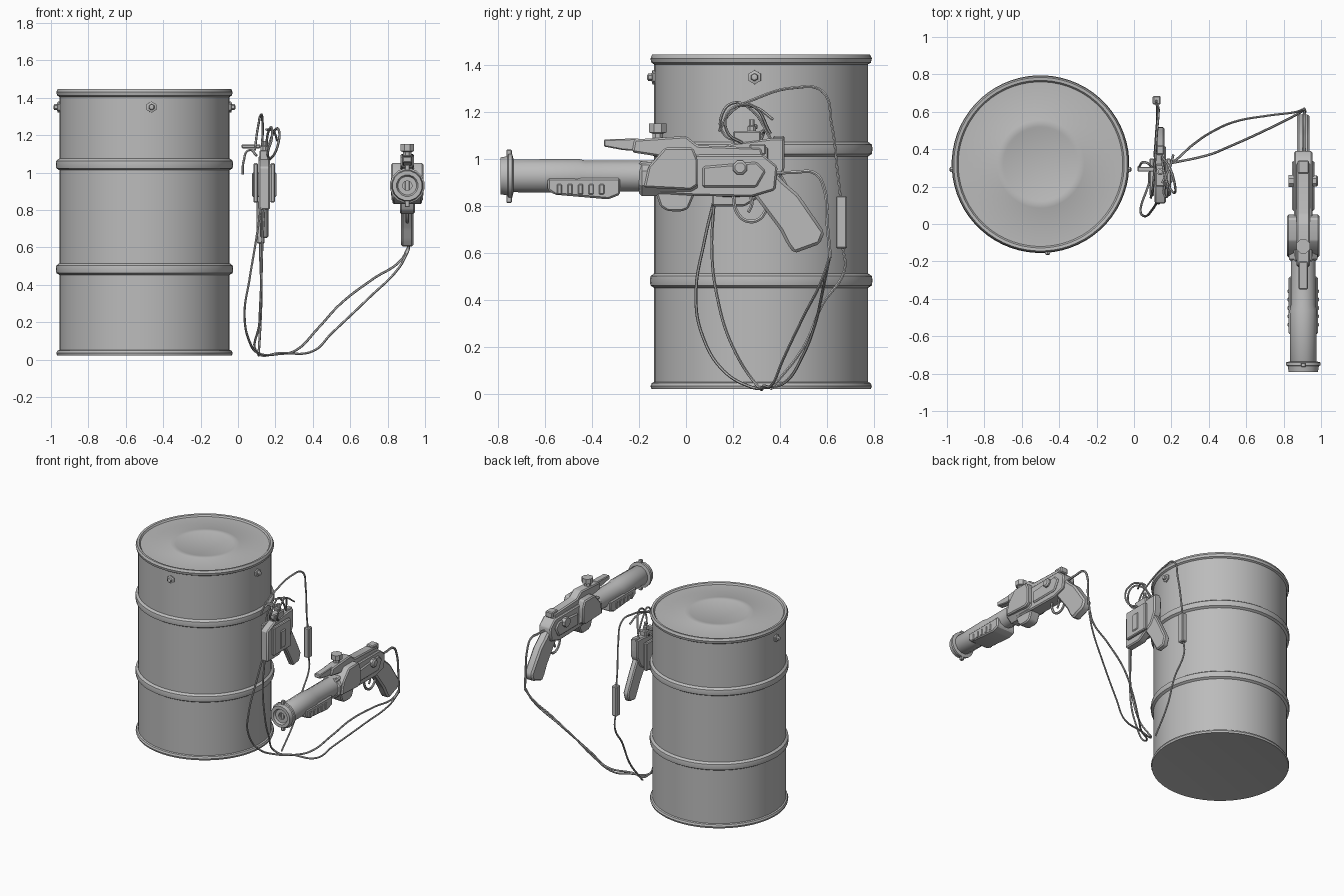
import bpy, bmesh, math
from mathutils import Matrix, Vector

if "Cube" in bpy.data.objects:
    bpy.data.objects.remove(bpy.data.objects["Cube"], do_unlink=True)

GREY = (0.5, 0.5, 0.5, 1)
mat = bpy.data.materials.new("plain_grey")
mat.use_nodes = True
mat.diffuse_color = GREY
mat.node_tree.nodes["Principled BSDF"].inputs["Base Color"].default_value = GREY
made = []


def finish(name, bm):
    bmesh.ops.recalc_face_normals(bm, faces=bm.faces)
    me = bpy.data.meshes.new(name)
    bm.to_mesh(me)
    bm.free()
    me.materials.append(mat)
    ob = bpy.data.objects.new(name, me)
    bpy.context.collection.objects.link(ob)
    made.append(ob)
    return ob


def soften(bm, width):
    if width:
        bmesh.ops.bevel(bm, geom=bm.edges[:], offset=width, segments=1, affect='EDGES')


def box(name, x, y, z, bevel=0.006):
    """Box from (low, high) pairs."""
    bm = bmesh.new()
    bmesh.ops.create_cube(bm, size=1)
    for v in bm.verts:
        v.co = [(p[0] + p[1]) / 2 + c * (p[1] - p[0]) for p, c in zip((x, y, z), v.co)]
    soften(bm, bevel)
    return finish(name, bm)


def plate(name, x, half, outline, bevel=0.008):
    """Side outline of (y, z) points given thickness across x."""
    bm = bmesh.new()
    face = bm.faces.new([bm.verts.new((x - half, y, z)) for y, z in outline])
    ext = bmesh.ops.extrude_face_region(bm, geom=[face])
    bmesh.ops.translate(bm, vec=(2 * half, 0, 0),
                        verts=[v for v in ext["geom"] if isinstance(v, bmesh.types.BMVert)])
    soften(bm, bevel)
    return finish(name, bm)


def lathe(name, profile, centre, sides, along="Z"):
    """Spin (radius, height) points about an axis."""
    bm = bmesh.new()
    rings = []
    for r, h in profile:
        rings.append([bm.verts.new((r * math.cos(math.tau * (i + .5) / sides),
                                    r * math.sin(math.tau * (i + .5) / sides), h))
                      for i in range(sides)])
    for a, b in zip(rings, rings[1:]):
        for i in range(sides):
            j = (i + 1) % sides
            bm.faces.new((a[i], a[j], b[j], b[i]))
    bm.faces.new(rings[0])
    bm.faces.new(rings[-1])
    turn = {"Z": Matrix(), "Y": Matrix.Rotation(-math.pi / 2, 4, 'X'),
            "X": Matrix.Rotation(math.pi / 2, 4, 'Y')}[along]
    bm.transform(Matrix.Translation(centre) @ turn)
    return finish(name, bm)


def cable(name, points, radius=0.0065):
    cu = bpy.data.curves.new(name, 'CURVE')
    cu.dimensions = '3D'
    cu.bevel_depth = radius
    cu.bevel_resolution = 1
    cu.resolution_u = 8
    cu.use_fill_caps = True
    sp = cu.splines.new('BEZIER')
    sp.bezier_points.add(len(points) - 1)
    for bp, p in zip(sp.bezier_points, points):
        bp.co = p
        bp.handle_left_type = bp.handle_right_type = 'AUTO'
    cu.materials.append(mat)
    ob = bpy.data.objects.new(name, cu)
    bpy.context.collection.objects.link(ob)
    made.append(ob)


# Drum: wall with two rolled hoops, rims, and a raised ring on the lid
DX, DY, R = -0.5, 0.32, 0.456
wall = [(R - .01, .025), (R + .012, .022), (R + .016, .035), (R + .01, .048), (R, .052)]
for h in (0.485, 1.045):
    wall += [(R, h - .032), (R + .016, h - .022), (R + .019, h), (R + .016, h + .018), (R, h + .03)]
wall += [(R, 1.405), (R + .012, 1.412), (R + .016, 1.43), (R + .008, 1.447), (R - .008, 1.445),
         (R - .016, 1.434), (.245, 1.434), (.235, 1.438), (.2, 1.438), (.19, 1.434)]
lathe("drum", wall, (DX, DY, 0), 64)
for name, angle in (("left", -.06), ("front", -1.49), ("right", math.pi + .06)):
    d = Vector((math.cos(angle), math.sin(angle), 0))
    bolt = lathe(name + "_bolt", [(.03, -.01), (.03, .008), (.017, .012), (.015, .027), (.008, .031)],
                 (0, 0, 0), 6)
    bolt.data.transform(Matrix.Translation(Vector((DX, DY, 1.35)) + d * R)
                        @ d.to_track_quat('Z', 'Y').to_matrix().to_4x4())

# Blaster: hollow barrel and muzzle
GX, GZ = 0.905, 0.93
lathe("muzzle", [(.025, .06), (.025, .015), (.05, .015), (.058, 0), (.08, 0), (.085, .03),
                 (.094, .034), (.094, .05), (.075, .055)], (GX, -.79, GZ), 16, "Y")
box("muzzle_fin", (GX - .012, GX + .012), (-.765, -.742), (.815, 1.042), .003)
lathe("barrel", [(.06, 0), (.072, .02), (.075, .3), (.068, .33), (.068, .6)], (GX, -.76, GZ), 12, "Y")
lathe("barrel_collar", [(.07, 0), (.082, .012), (.082, .22), (.07, .25)], (GX, -.2, .92), 8, "Y")
plate("forestock", GX, .078, [(-.59, .92), (-.28, .92), (-.28, .85), (-.33, .83), (-.56, .85), (-.59, .87)])
for i in range(5):
    y = -.55 + i * .045
    box("forestock_rib", (GX - .083, GX + .083), (y, y + .022), (.85, .895), .004)

# Blaster: frame, top rail and sight
plate("frame", GX, .05, [(-.2, .86), (-.2, .99), (.05, 1.02), (.33, 1.02), (.39, .97),
                         (.38, .87), (.28, .84), (.04, .845)])
plate("side_blocks", GX, .086, [(-.18, .88), (-.16, .97), (-.09, 1.05), (.03, 1.05), (.05, 1.0),
                                (.05, .89), (.02, .87)])
plate("rear_side_panel", GX, .06, [(.07, .88), (.07, .97), (.3, .99), (.34, .95), (.3, .88)])
plate("top_rail", GX, .036, [(-.23, 1.03), (-.22, 1.085), (.0, 1.1), (.05, 1.06), (.32, 1.05),
                             (.33, 1.01), (-.1, 1.01)])
plate("rail_nose", GX, .025, [(-.35, 1.055), (-.35, 1.085), (-.2, 1.09), (-.2, 1.035), (-.27, 1.04)], .005)
lathe("sight_post", [(.025, 0), (.025, .03), (.04, .035), (.04, .072)], (GX, -.12, 1.08), 8)
lathe("side_dial", [(.035, 0), (.035, .01), (.032, .152), (.022, .16)], (GX - .08, .23, .965), 8, "X")
box("rear_notch", (GX - .03, GX + .03), (.27, .34), (1.02, 1.065))
plate("under_lug", GX, .04, [(-.13, .86), (.04, .86), (.01, .79), (-.02, .778), (-.08, .78), (-.11, .8)])

# Blaster: grip and trigger
GRIP = [(.28, .86), (.35, .98), (.41, .91), (.48, .85), (.59, .69), (.57, .64), (.46, .6),
        (.43, .64), (.4, .7), (.34, .78)]
plate("grip", GX, .034, GRIP, .012)
cable("trigger_guard", [(GX, .2, .85), (GX, .22, .77), (GX, .26, .738), (GX, .31, .745), (GX, .345, .79)], .009)
cable("trigger", [(GX, .27, .86), (GX, .28, .81), (GX, .265, .775)], .008)

# Wall unit: flat holder with a small grip, back bracket and top fittings
UX = 0.14
plate("unit_body", UX, .03, [(.11, .8), (.11, 1.03), (.2, 1.07), (.36, 1.09), (.42, 1.09),
                             (.42, .96), (.38, .88), (.25, .8)])
for side in (-1, 1):
    c = UX + side * .045
    box("unit_side_plate", (c - .013, c + .013), (.15, .35), (.84, 1.05))
    box("unit_rib", (c - .02, c + .02), (.22, .28), (.87, 1.0))
plate("unit_grip", UX, .022, [(.29, .88), (.4, .95), (.45, .86), (.52, .72), (.5, .66), (.43, .65), (.36, .78)])
box("unit_top_block", (.115, .165), (.2, .32), (1.05, 1.12))
box("unit_rear_block", (.12, .16), (.37, .42), (1.0, 1.1))
lathe("unit_knob", [(.02, 0), (.02, .03), (.012, .035), (.012, .06)], (.14, .28, 1.11), 8)
box("unit_peg", (.02, .12), (.28, .305), (1.13, 1.15), .004)

# Cable loops above the wall unit
for k, x in enumerate((.16, .2)):
    s = .02 * k
    cable("coil_loop", [(.15, .36, 1.09 + s), (x, .28, 1.21 + s), (x + .02, .2, 1.24 - s),
                        (x + .02, .15 + s, 1.18), (x, .16 + s, 1.11), (.17, .24, 1.07)])
cable("hook_cable", [(.1, .3, 1.09), (.06, .33, 1.12), (.03, .31, 1.06), (.025, .3, .99)])
cable("loose_end", [(.15, .22, 1.23), (.19, .3, 1.22), (.21, .37, 1.17)])

# Long top cable running to the inline plug, then down to the floor
cable("plug_cable", [(.09, .14, 1.12), (.1, .19, 1.2), (.11, .3, 1.26), (.12, .46, 1.305),
                     (.13, .58, 1.29), (.13, .62, 1.15), (.12, .645, .95), (.12, .66, .82)])
box("inline_plug", (.1, .142), (.638, .685), (.62, .845))
cable("plug_tail", [(.12, .665, .64), (.12, .675, .53), (.125, .58, .38), (.12, .5, .2),
                    (.11, .36, .02)])

# Cables from the wall unit down to the floor and across to the blaster
cable("outer_cable", [(.125, .12, .83), (.1, .08, .66), (.06, .042, .42), (.035, .07, .25),
                      (.06, .16, .1), (.12, .28, .03), (.22, .34, .03), (.31, .42, .05),
                      (.43, .5, .17), (.55, .55, .3), (.72, .58, .43), (.87, .6, .53), (.91, .615, .6)])
cable("inner_cable", [(.14, .12, .82), (.13, .11, .62), (.125, .13, .43), (.115, .2, .2),
                      (.11, .31, .03), (.22, .33, .035), (.4, .37, .045), (.5, .41, .14),
                      (.7, .5, .33), (.86, .58, .49), (.91, .61, .58)])
cable("blaster_cable", [(.91, .37, .94), (.91, .46, .945), (.91, .55, .94), (.91, .59, .87),
                        (.915, .6, .74), (.91, .615, .58)], .008)

# Mesh the cables and smooth the rounded parts
bpy.ops.object.select_all(action='DESELECT')
for ob in made:
    ob.select_set(True)
bpy.context.view_layer.objects.active = next(o for o in made if o.type == 'CURVE')
bpy.ops.object.convert(target='MESH')
bpy.context.view_layer.objects.active = bpy.context.selected_objects[0]
bpy.ops.object.shade_smooth_by_angle(angle=math.radians(32))
